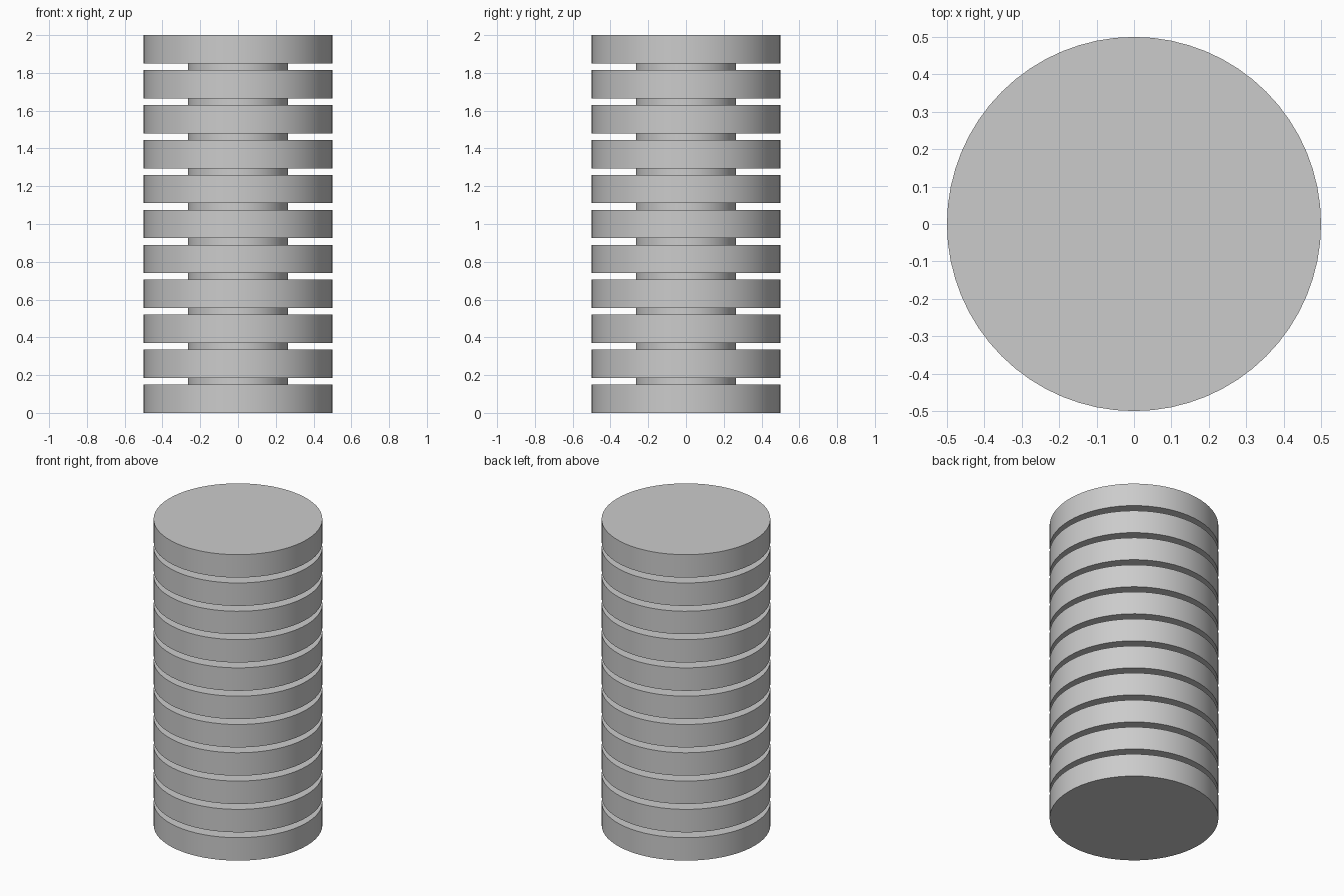
import bpy
import math

cube = bpy.data.objects.get("Cube")
if cube:
    bpy.data.objects.remove(cube, do_unlink=True)

DISC_COUNT = 11
DISC_HEIGHT = 0.15
DISC_RADIUS = 0.5
CORE_RADIUS = 0.265
HEIGHT = 2.0
SIDES = 64
PITCH = (HEIGHT - DISC_HEIGHT) / (DISC_COUNT - 1)

grey = bpy.data.materials.new("plain_grey")
grey.use_nodes = True
colour = (0.6, 0.6, 0.6, 1)
grey.diffuse_color = colour
grey.node_tree.nodes["Principled BSDF"].inputs["Base Color"].default_value = colour


def cylinder(name, radius, bottom, top):
    """Upright smooth-sided cylinder between two heights."""
    bpy.ops.mesh.primitive_cylinder_add(
        vertices=SIDES, radius=radius, depth=top - bottom,
        location=(0, 0, (bottom + top) / 2))
    obj = bpy.context.object
    obj.name = name
    obj.data.materials.append(grey)
    bpy.ops.object.shade_smooth_by_angle(angle=math.radians(30))
    return obj


# Stack of wide discs, with a narrow spacer in each gap
for i in range(DISC_COUNT):
    bottom = i * PITCH
    top = bottom + DISC_HEIGHT
    cylinder(f"disc_{i + 1}", DISC_RADIUS, bottom, top)
    if i < DISC_COUNT - 1:
        cylinder(f"spacer_{i + 1}", CORE_RADIUS, top, bottom + PITCH)
